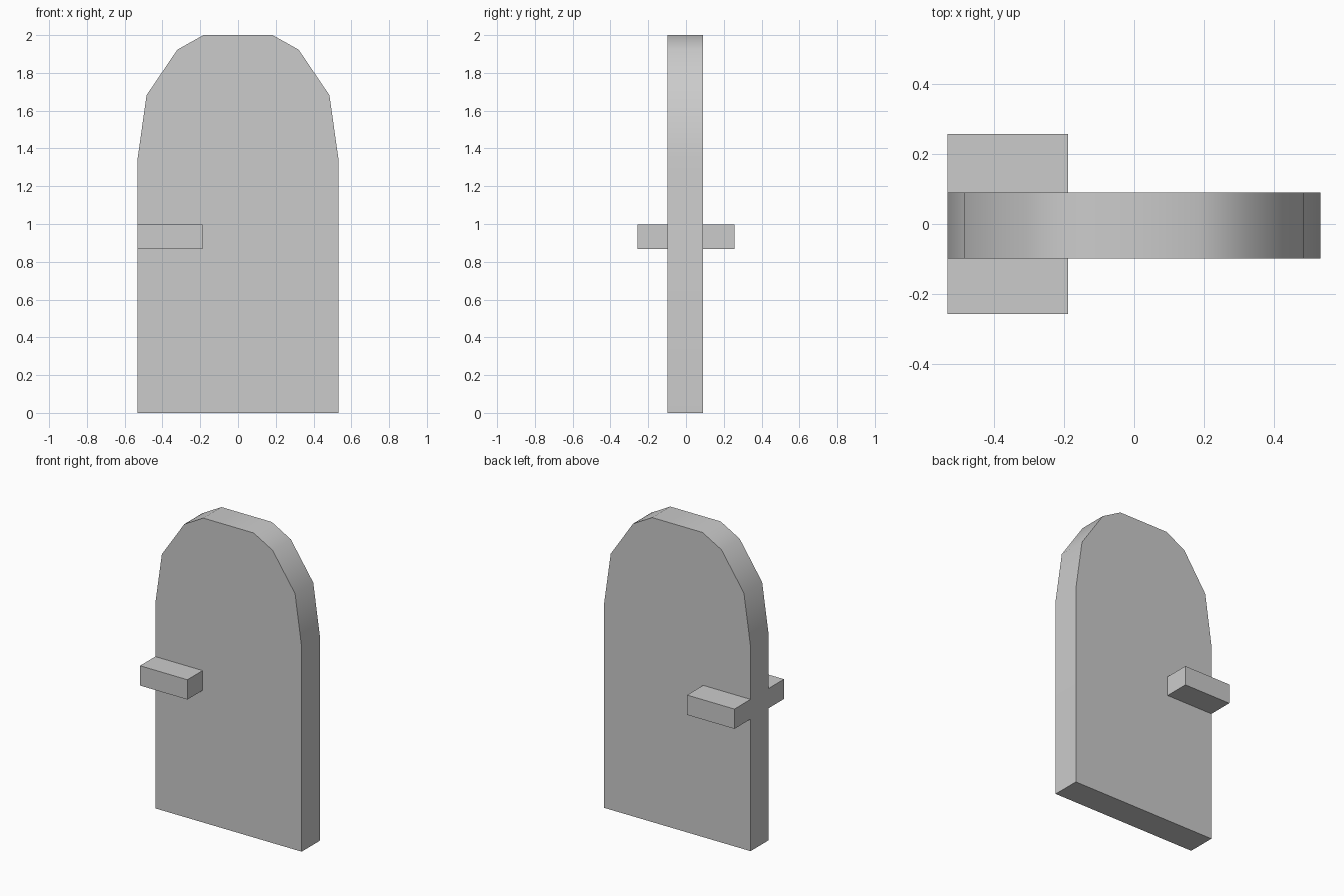
import bpy, bmesh, math

if "Cube" in bpy.data.objects:
    bpy.data.objects.remove(bpy.data.objects["Cube"])


def prism(name, outline, y0, y1):
    """Extrude an (x, z) outline from y0 to y1."""
    bm = bmesh.new()
    face = bm.faces.new([bm.verts.new((x, y0, z)) for x, z in outline])
    ext = bmesh.ops.extrude_face_region(bm, geom=[face])
    moved = [v for v in ext["geom"] if isinstance(v, bmesh.types.BMVert)]
    bmesh.ops.translate(bm, verts=moved, vec=(0, y1 - y0, 0))
    bmesh.ops.recalc_face_normals(bm, faces=bm.faces)
    mesh = bpy.data.meshes.new(name)
    bm.to_mesh(mesh)
    bm.free()
    obj = bpy.data.objects.new(name, mesh)
    bpy.context.collection.objects.link(obj)
    return obj


HALF_W = 0.532
FRONT, BACK, REACH = -0.099, 0.090, 0.257

# Door slab with a faceted arched top
right = [(HALF_W, 0), (HALF_W, 1.343), (0.484, 1.682), (0.321, 1.923), (0.183, 2.0)]
left = [(-x, z) for x, z in reversed(right)]
door = prism("door", right + left, FRONT, BACK)

# Arched rim is softly shaded, face edges stay sharp
bpy.context.view_layer.objects.active = door
door.select_set(True)
bpy.ops.object.shade_smooth_by_angle(angle=math.radians(40))

# Block handles on both faces, flush with the left edge
block = [(-HALF_W, 0.867), (-0.188, 0.867), (-0.188, 0.997), (-HALF_W, 0.997)]
for name, y0, y1 in (("front_handle", -REACH, FRONT), ("back_handle", BACK, REACH)):
    prism(name, block, y0, y1)
